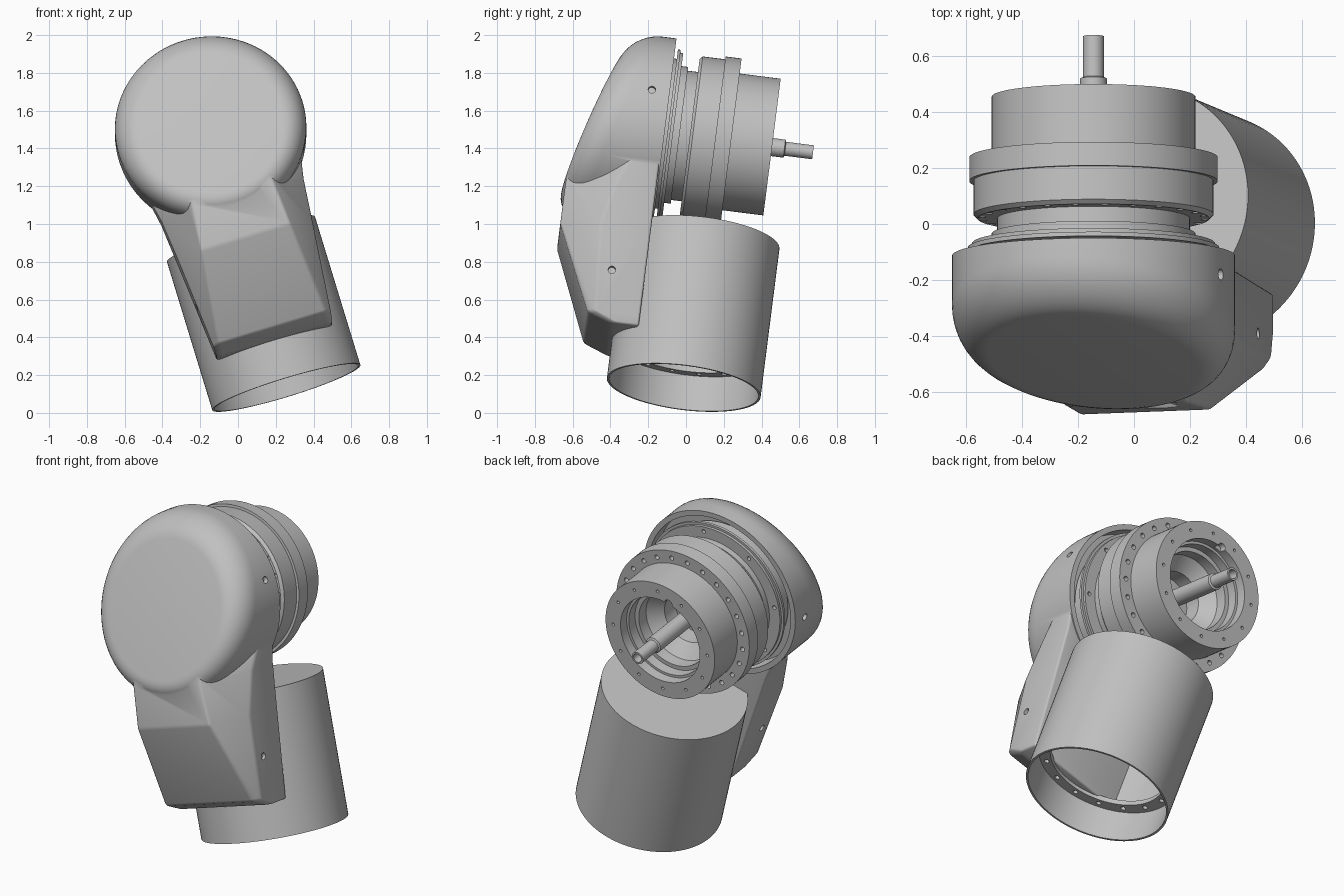
import bpy, bmesh
from math import sin, cos, pi, radians
from mathutils import Matrix, Vector

if bpy.data.objects.get("Cube"):
    bpy.data.objects.remove(bpy.data.objects["Cube"], do_unlink=True)

# Joint frame: X across, Y along the joint axis, Z along the arm
Y = Vector((0, 0.992, -0.126)).normalized()
Z = Vector((-0.29, 0.12, 0.949)).normalized()
X = Y.cross(Z).normalized()
Z = X.cross(Y)
FRAME = Matrix.Translation((-0.145, 0, 1.465)) @ Matrix((X, Y, Z)).transposed().to_4x4()
ALONG_Y = Matrix.Rotation(-pi / 2, 4, 'X')
ALONG_X = Matrix.Rotation(pi / 2, 4, 'Y')
SEG = 96

grey = bpy.data.materials.new("cast_grey")
grey.use_nodes = True
grey.diffuse_color = (0.53, 0.53, 0.53, 1)
grey.node_tree.nodes["Principled BSDF"].inputs["Base Color"].default_value = (0.53, 0.53, 0.53, 1)


def make(name, bm):
    bmesh.ops.remove_doubles(bm, verts=bm.verts, dist=1e-5)
    bmesh.ops.recalc_face_normals(bm, faces=bm.faces)
    me = bpy.data.meshes.new(name)
    bm.to_mesh(me)
    bm.free()
    me.materials.append(grey)
    ob = bpy.data.objects.new(name, me)
    bpy.context.collection.objects.link(ob)
    ob.matrix_world = FRAME
    return ob


def loft(bm, rings, closed=False):
    """Skin rings of points; either cap the ends or close the loop."""
    vs = [[bm.verts.new(p) for p in r] for r in rings]
    n = len(vs[0])
    pairs = list(zip(vs, vs[1:])) + ([(vs[-1], vs[0])] if closed else [])
    for a, b in pairs:
        for i in range(n):
            bm.faces.new((a[i], a[(i + 1) % n], b[(i + 1) % n], b[i]))
    if not closed:
        bm.faces.new(vs[0])
        bm.faces.new(vs[-1])


def lathe(name, profile, place):
    bm = bmesh.new()
    loft(bm, [[(max(r, 1e-7) * cos(2 * pi * i / SEG), max(r, 1e-7) * sin(2 * pi * i / SEG), h)
               for i in range(SEG)] for r, h in profile], closed=True)
    bmesh.ops.transform(bm, matrix=place, verts=bm.verts)
    bmesh.ops.dissolve_degenerate(bm, dist=1e-6, edges=bm.edges)
    return make(name, bm)


def pegs(holes):
    """Cutter made of cylinders: (matrix, radius, length)."""
    bm = bmesh.new()
    for m, r, d in holes:
        bmesh.ops.create_cone(bm, cap_ends=True, segments=16, radius1=r, radius2=r, depth=d, matrix=m)
    return make("cutter", bm)


def bake(ob):
    bpy.context.view_layer.update()
    me = bpy.data.meshes.new_from_object(ob.evaluated_get(bpy.context.evaluated_depsgraph_get()))
    ob.modifiers.clear()
    ob.data = me


def combine(ob, other, op):
    mod = ob.modifiers.new(op, 'BOOLEAN')
    mod.operation, mod.object, mod.solver = op, other, 'EXACT'
    bake(ob)
    bpy.data.objects.remove(other, do_unlink=True)


def circle_of(count, radius, h, r, depth):
    return [(ALONG_Y @ Matrix.Translation((radius * cos(a), radius * sin(a), h)), r, depth)
            for a in (2 * pi * (i + 0.5) / count for i in range(count))]


# Round head: cylinder with a sloping, softly rounded front
def head_ring(r, lift):
    pts = []
    for i in range(SEG):
        a = 2 * pi * i / SEG
        pts.append((r * cos(a), -0.497 + 0.307 * r * sin(a) + lift, r * sin(a)))
    return pts


bm = bmesh.new()
back = [(x, -0.115, z) for x, y, z in head_ring(0.507, 0)]
loft(bm, [back] + [head_ring(0.507 - 0.13 * (1 - cos(a)), 0.16 * (1 - sin(a)))
                   for a in (radians(d) for d in range(0, 91, 10))])
housing = make("housing", bm)

# Arm: sections down the arm (z, front y, front half width, side y, side half width)
sections = [(-0.18, -0.545, 0.18, -0.22, 0.43), (-0.30, -0.588, 0.21, -0.28, 0.412),
            (-0.40, -0.602, 0.225, -0.33, 0.393), (-0.64, -0.602, 0.245, -0.39, 0.37),
            (-1.12, -0.40, 0.295, -0.36, 0.325), (-1.17, -0.27, 0.30, -0.24, 0.32)]
bm = bmesh.new()
loft(bm, [[(-ws, -0.122, z), (-ws, ys, z), (-wf, yf, z), (wf, yf, z), (ws, ys, z), (ws, -0.122, z)]
          for z, yf, wf, ys, ws in sections])
arm = make("arm", bm)
bev = arm.modifiers.new("soften", 'BEVEL')
bev.width, bev.segments, bev.limit_method, bev.angle_limit = 0.025, 3, 'ANGLE', radians(18)
bake(arm)
combine(housing, arm, 'UNION')

# Recess behind the head, screw holes in the sides
combine(housing, lathe("cutter", [(0, -0.21), (0.475, -0.21), (0.475, 0.1), (0, 0.1)], ALONG_Y), 'DIFFERENCE')
side = []
for sx in (-1, 1):
    for x, y, z in ((0.5, -0.21, 0.08), (0.35, -0.30, -0.89)):
        side.append((Matrix.Translation((sx * x, y, z)) @ ALONG_X, 0.02, 0.05))
combine(housing, pegs(side), 'DIFFERENCE')

# Gear flange: stepped body with a stepped bore
flange = lathe("gear_flange", [
    (0, -0.2), (0.40, -0.2), (0.40, -0.1), (0.45, -0.1), (0.45, -0.085), (0.435, -0.085),
    (0.435, -0.07), (0.365, -0.07), (0.365, -0.035), (0.345, -0.035), (0.345, 0.02),
    (0.415, 0.02), (0.43, 0.035), (0.43, 0.155), (0.445, 0.155), (0.445, 0.24),
    (0.365, 0.24), (0.365, 0.459), (0.265, 0.459), (0.265, 0.40), (0.25, 0.40),
    (0.25, 0.34), (0.225, 0.34), (0.225, 0.27), (0.15, 0.2), (0.15, 0.1), (0, 0.1)], ALONG_Y)
combine(flange, pegs(circle_of(24, 0.40, 0.13, 0.014, 0.3) + circle_of(12, 0.315, 0.459, 0.009, 0.05)
                     + circle_of(8, 0.405, -0.07, 0.012, 0.04)
                     + [(ALONG_Y @ Matrix.Translation((0, -0.265, 0.45)), 0.025, 0.06)]), 'DIFFERENCE')

# Drive shaft with a hollow tip
shaft = lathe("drive_shaft", [(0, 0.08), (0.048, 0.08), (0.048, 0.525), (0.037, 0.53), (0.037, 0.678),
                              (0.026, 0.678), (0.026, 0.58), (0, 0.58)], ALONG_Y)

# Tube closed on top and open below, with an inner mounting ring
STAND = Matrix.Translation((0, 0.156, 0))
tube = lathe("tube", [(0, -0.555), (0.41, -0.555), (0.41, -1.381), (0.398, -1.381),
                      (0.398, -0.575), (0, -0.575)], STAND)
ring = lathe("mounting_ring", [(0.402, -1.16), (0.402, -1.19), (0.33, -1.19), (0.33, -1.16)], STAND)
holes = []
for i in range(16):
    a = 2 * pi * (i + 0.5) / 16
    holes.append((STAND @ Matrix.Translation((0.362 * cos(a), 0.362 * sin(a), -1.175)), 0.014, 0.1))
combine(ring, pegs(holes), 'DIFFERENCE')

# Smooth shading with crisp edges
for ob in (housing, flange, shaft, tube, ring):
    bpy.ops.object.select_all(action='DESELECT')
    ob.select_set(True)
    bpy.context.view_layer.objects.active = ob
    bpy.ops.object.shade_smooth_by_angle(angle=radians(32))
